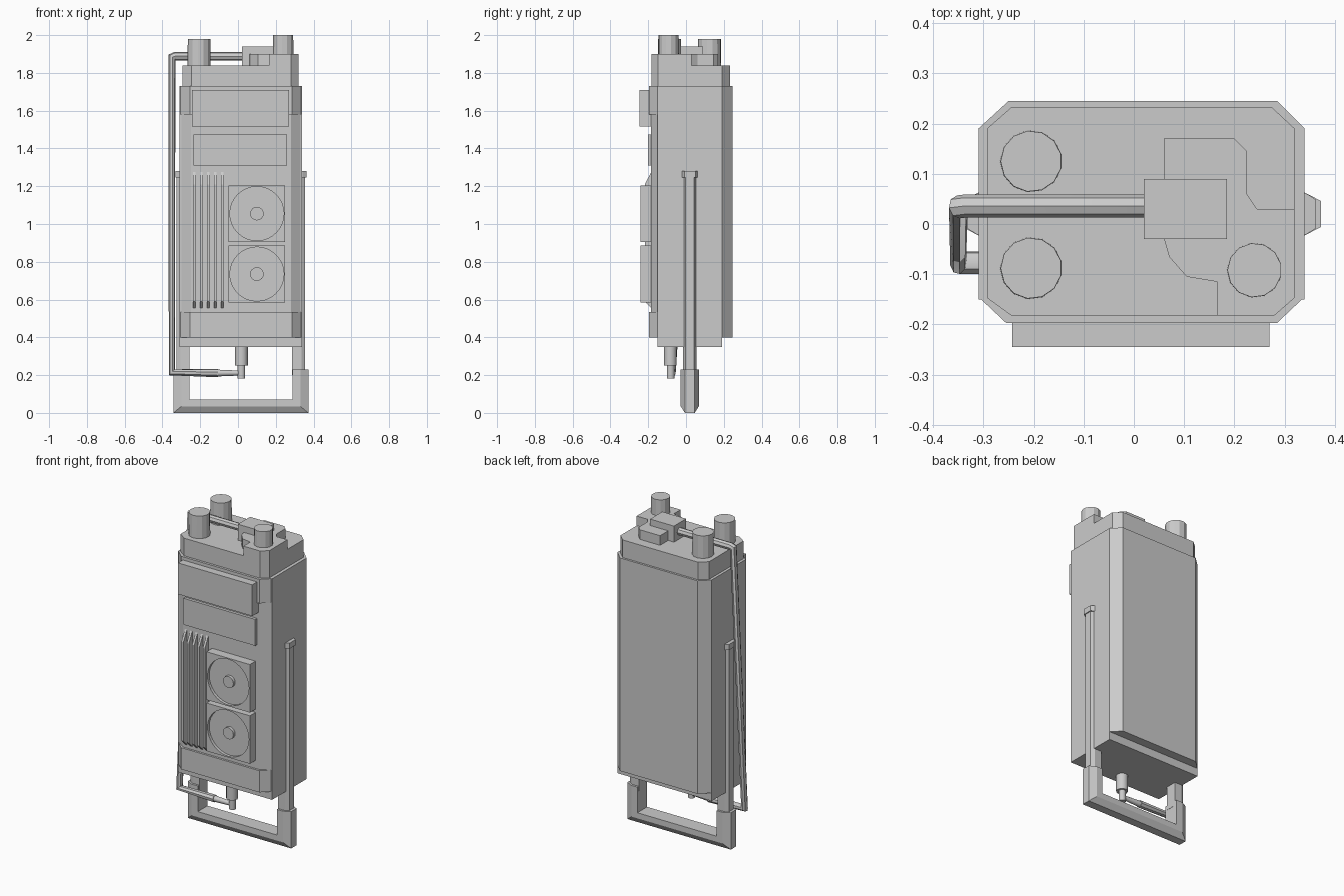
import bpy, bmesh, math
from mathutils import Vector

if "Cube" in bpy.data.objects:
    bpy.data.objects.remove(bpy.data.objects["Cube"])

CX = 0.015  # centre line of the casing


def finish(name, bm):
    bmesh.ops.recalc_face_normals(bm, faces=bm.faces)
    me = bpy.data.meshes.new(name)
    bm.to_mesh(me)
    bm.free()
    ob = bpy.data.objects.new(name, me)
    bpy.context.collection.objects.link(ob)
    return ob


def loft(name, rings, caps=True):
    """Join equal-length rings of points with quads and cap the ends."""
    bm = bmesh.new()
    vs = [[bm.verts.new(p) for p in r] for r in rings]
    n = len(rings[0])
    for a, b in zip(vs, vs[1:]):
        for i in range(n):
            j = (i + 1) % n
            bm.faces.new((a[i], a[j], b[j], b[i]))
    if caps:
        bm.faces.new(vs[0])
        bm.faces.new(vs[-1])
    return finish(name, bm)


def prism(name, outline, z0, z1):
    return loft(name, [[(x, y, z) for x, y in outline] for z in (z0, z1)])


def box(name, x0, x1, y0, y1, z0, z1):
    return prism(name, [(x0, y0), (x1, y0), (x1, y1), (x0, y1)], z0, z1)


def cylinder(name, p0, p1, r0, r1, sides):
    p0, p1 = Vector(p0), Vector(p1)
    q = (p1 - p0).to_track_quat('Z', 'Y')
    ang = [2 * math.pi * i / sides for i in range(sides)]
    return loft(name, [[p + q @ Vector((r * math.cos(a), r * math.sin(a), 0)) for a in ang]
                       for p, r in ((p0, r0), (p1, r1))])


def select_only(ob):
    bpy.ops.object.select_all(action='DESELECT')
    ob.select_set(True)
    bpy.context.view_layer.objects.active = ob


def smooth(ob):
    select_only(ob)
    bpy.ops.object.shade_smooth_by_angle(angle=math.radians(40))


def pipe(name, points, radius):
    cu = bpy.data.curves.new(name, 'CURVE')
    cu.dimensions = '3D'
    cu.bevel_depth = radius
    cu.bevel_resolution = 2
    cu.use_fill_caps = True
    sp = cu.splines.new('POLY')
    sp.points.add(len(points) - 1)
    for p, co in zip(sp.points, points):
        p.co = (*co, 1)
    ob = bpy.data.objects.new(name, cu)
    bpy.context.collection.objects.link(ob)
    select_only(ob)
    bpy.ops.object.convert(target='MESH')
    smooth(bpy.context.object)


# Casing: core reaching lowest, chamfered slabs on back and front
box("casing_core", -0.31, 0.34, -0.15, 0.19, 0.35, 1.73)
prism("casing_back", [(-0.31, 0.19), (-0.25, 0.245), (0.285, 0.245), (0.34, 0.19)], 0.40, 1.73)
prism("casing_front", [(-0.30, -0.15), (-0.25, -0.184), (0.28, -0.184), (0.33, -0.15)], 0.40, 1.73)

# Front bands wrapping the corners
for name, z0, z1 in (("lower_front_band", 0.40, 0.535), ("upper_front_band", 1.58, 1.73)):
    prism(name, [(-0.31, -0.145), (-0.255, -0.197), (0.285, -0.197), (0.34, -0.145)], z0, z1)

# Top deck with raised control step
prism("top_deck", [(-0.293, -0.147), (-0.245, -0.182), (0.28, -0.182), (0.32, -0.147),
                   (0.32, 0.19), (0.275, 0.232), (-0.245, 0.232), (-0.293, 0.19)], 1.73, 1.84)
prism("raised_step", [(0.06, 0.17), (0.20, 0.17), (0.225, 0.145), (0.225, 0.06), (0.245, 0.03),
                      (0.32, 0.03), (0.32, -0.147), (0.28, -0.182), (0.165, -0.182),
                      (0.165, -0.115), (0.105, -0.105), (0.07, -0.065), (0.06, -0.03)], 1.84, 1.90)
box("cable_socket", 0.02, 0.185, -0.03, 0.09, 1.84, 1.94)

# Knobs
for name, x, y, r, z in (("back_knob", -0.205, 0.125, 0.062, 1.98),
                         ("front_knob", -0.205, -0.088, 0.062, 1.98),
                         ("tuning_knob", 0.24, -0.092, 0.055, 2.0)):
    cylinder(name, (x, y, 1.83), (x, y, z), r, r * 0.98, 13)

# Front panels
box("display_panel", -0.243, 0.27, -0.245, -0.18, 1.515, 1.71)
box("label_plate", -0.235, 0.26, -0.202, -0.18, 1.31, 1.475)

# Grille ribs with sloped ends
for i in range(5):
    x = -0.231 + i * 0.037
    side = [(-0.18, 0.555), (-0.184, 0.555), (-0.218, 0.59), (-0.218, 1.21), (-0.184, 1.275), (-0.18, 1.275)]
    loft(f"grille_rib_{i + 1}", [[(x + d, y, z) for y, z in side] for d in (-0.007, 0.007)])

# Speakers: square plate, round recess, hub
for label, z in (("lower", 0.735), ("upper", 1.055)):
    plate = box(f"{label}_speaker_plate", -0.05, 0.25, -0.24, -0.17, z - 0.15, z + 0.15)
    cutter = cylinder(f"{label}_speaker_cutter", (0.1, -0.3, z), (0.1, -0.222, z), 0.143, 0.143, 32)
    mod = plate.modifiers.new("recess", 'BOOLEAN')
    mod.operation = 'DIFFERENCE'
    mod.solver = 'EXACT'
    mod.object = cutter
    cutter.hide_render = True
    cutter.hide_set(True)
    smooth(cylinder(f"{label}_speaker_hub", (0.1, -0.215, z), (0.1, -0.24, z), 0.036, 0.036, 16))

# Stand: mitred U frame, profile is (inset from outside, y)
profile = [(0, -0.006), (0, 0.046), (0.035, 0.068), (0.07, 0.068), (0.07, -0.028), (0.035, -0.028)]
half = 0.357
rings = []
for s, top in ((-1, True), (-1, False), (1, False), (1, True)):
    rings.append([(CX + s * (half - d * 1.2), y, 0.23 if top else d) for d, y in profile])
loft("stand_frame", rings)

# Stand arms up both sides, with small end caps
for label, s in (("left", -1), ("right", 1)):
    def section(grow, out):
        return [(CX + s * (a + out), 0.02 + b) for a, b in
                ((0.272, -0.035 - grow), (0.32, -0.035 - grow), (0.341, -0.022 - grow),
                 (0.341, 0.022 + grow), (0.32, 0.035 + grow), (0.272, 0.035 + grow))]
    prism(f"{label}_stand_arm", section(0, 0), 0.20, 1.25)
    prism(f"{label}_arm_cap", section(0.007, 0.006), 1.245, 1.28)

# Cable from the socket, down the left side and under the casing
pipe("cable", [(0.03, 0.036, 1.888), (-0.335, 0.036, 1.888), (-0.35, 0.034, 1.883),
               (-0.35, -0.077, 0.215), (-0.105, -0.077, 0.211)], 0.023)
smooth(cylinder("cable_tip", (-0.11, -0.077, 0.211), (0.01, -0.079, 0.211), 0.018, 0.013, 12))

# Bottom connector
smooth(cylinder("connector_body", (0.018, -0.083, 0.25), (0.018, -0.083, 0.36), 0.034, 0.034, 12))
smooth(cylinder("connector_pin", (0.018, -0.081, 0.183), (0.018, -0.081, 0.26), 0.02, 0.02, 12))
